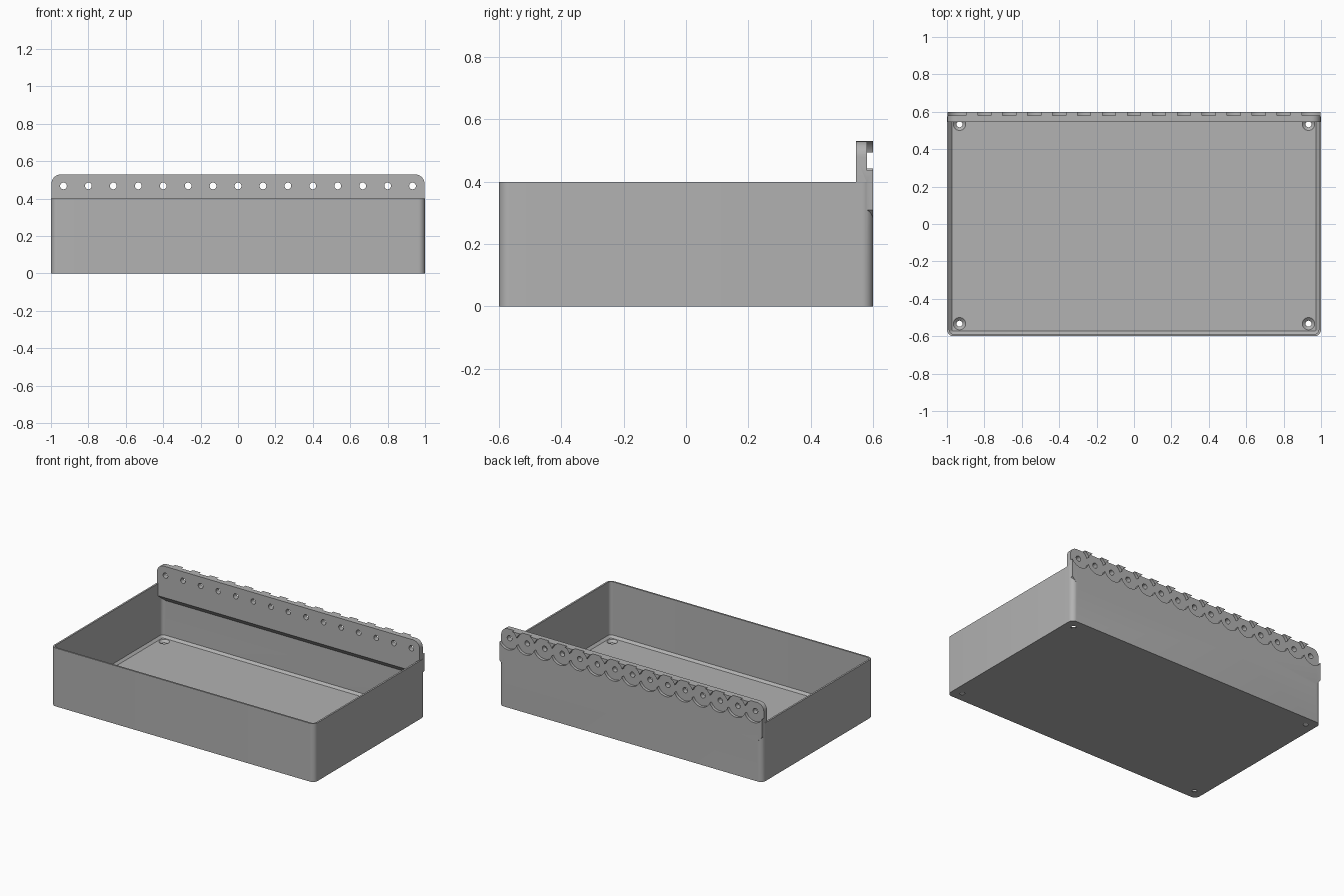
import bpy, bmesh
from math import sin, cos, pi
from mathutils import Vector

if "Cube" in bpy.data.objects:
    bpy.data.objects.remove(bpy.data.objects["Cube"])

GREY = (0.445, 0.445, 0.445, 1)
grey = bpy.data.materials.new("light grey plastic")
grey.use_nodes = True
grey.diffuse_color = GREY
grey.node_tree.nodes["Principled BSDF"].inputs["Base Color"].default_value = GREY

HALF_X, HALF_Y, RIM = 1.0, 0.6, 0.4
WALL, FLOOR, CORNER = 0.012, 0.02, 0.035
PLATE_FRONT, PLATE_TOP = 0.546, 0.53
PITCH = 2 / 15


def finish(bm, name):
    bmesh.ops.recalc_face_normals(bm, faces=bm.faces)
    mesh = bpy.data.meshes.new(name)
    bm.to_mesh(mesh)
    bm.free()
    mesh.materials.append(grey)
    obj = bpy.data.objects.new(name, mesh)
    bpy.context.collection.objects.link(obj)
    return obj


def arc(cx, cy, r, start, steps=8):
    return [(cx + r * cos(start + pi / 2 * i / steps),
             cy + r * sin(start + pi / 2 * i / steps)) for i in range(steps + 1)]


def skin(bm, rings):
    """Join rings of equal length into a closed solid."""
    loops = [[bm.verts.new(p) for p in ring] for ring in rings]
    n = len(loops[0])
    for a, b in zip(loops, loops[1:]):
        for i in range(n):
            j = (i + 1) % n
            bm.faces.new((a[i], a[j], b[j], b[i]))
    bm.faces.new(loops[0])
    bm.faces.new(loops[-1])


def rounded_ring(inset, z):
    x, y, r = HALF_X - inset, HALF_Y - inset, CORNER - inset
    pts = []
    for k, (sx, sy) in enumerate([(1, 1), (-1, 1), (-1, -1), (1, -1)]):
        pts += arc(sx * (x - r), sy * (y - r), r, k * pi / 2)
    return [(px, py, z) for px, py in pts]


def turned_cutter(name, centres, profile, axis, segments=32):
    """Revolve (radius, position) pairs around an axis at each centre."""
    bm = bmesh.new()
    for u, v in centres:
        rings = []
        for r, d in profile:
            ring = []
            for i in range(segments):
                a = 2 * pi * i / segments
                p, q = u + r * cos(a), v + r * sin(a)
                ring.append((p, d, q) if axis == "Y" else (p, q, d))
            rings.append(ring)
        skin(bm, rings)
    obj = finish(bm, name)
    obj.hide_render = True
    return obj


# Tray: thin rounded walls with a bevelled floor edge
bm = bmesh.new()
skin(bm, [rounded_ring(0, 0), rounded_ring(0, RIM), rounded_ring(WALL, RIM),
          rounded_ring(WALL, FLOOR + 0.015), rounded_ring(WALL + 0.015, FLOOR)])
tray = finish(bm, "storage_tray")

# Mounting plate: rounded top corners, chamfered lower corners
px, r = 0.997, 0.05
outline = arc(px - r, PLATE_TOP - r, r, 0) + arc(r - px, PLATE_TOP - r, r, pi / 2)
outline += [(-px, 0.31), (-0.95, 0.263), (-0.95, 0.24), (0.95, 0.24), (0.95, 0.263), (px, 0.31)]
bm = bmesh.new()
skin(bm, [[(x, y, z) for x, z in outline] for y in (PLATE_FRONT, HALF_Y)])
# Sloping underside that runs back into the wall
cut = bmesh.ops.bisect_plane(bm, geom=bm.verts[:] + bm.edges[:] + bm.faces[:],
                             plane_co=Vector((0, PLATE_FRONT, 0.315)),
                             plane_no=Vector((0, -1, -1)), clear_outer=True)
bmesh.ops.holes_fill(bm, edges=[e for e in bm.edges if e.is_boundary], sides=0)
plate = finish(bm, "mounting_plate")

# Overlapping round recesses with screw holes, alternating between two cutters
recess = [(0.018, 0.5), (0.018, 0.58), (0.0715, 0.58), (0.0715, 0.65)]
cutters = []
for start in (0, 1):
    spots = [((i - 7) * PITCH, 0.468) for i in range(start, 15, 2)]
    cutters.append(turned_cutter("recess_cutter", spots, recess, "Y", 40))

# Countersunk screw holes in the floor corners
corners = [(sx * 0.933, sy * 0.533) for sx in (-1, 1) for sy in (-1, 1)]
sink = [(0.016, -0.05), (0.016, 0.005), (0.033, FLOOR), (0.033, FLOOR + 0.01)]
cutters.append(turned_cutter("floor_hole_cutter", corners, sink, "Z"))

# Join the plate, cut the holes, then keep only the finished tray
for operand, operation in [(plate, "UNION")] + [(c, "DIFFERENCE") for c in cutters]:
    mod = tray.modifiers.new(operand.name, "BOOLEAN")
    mod.object, mod.operation, mod.solver = operand, operation, "EXACT"
bpy.context.view_layer.update()
result = bpy.data.meshes.new_from_object(
    tray.evaluated_get(bpy.context.evaluated_depsgraph_get()))
tray.modifiers.clear()
tray.data = result
result.name = "storage_tray"
result.materials.clear()
result.materials.append(grey)
for helper in [plate] + cutters:
    bpy.data.objects.remove(helper)

bpy.ops.object.select_all(action="DESELECT")
tray.select_set(True)
bpy.context.view_layer.objects.active = tray
bpy.ops.object.shade_smooth_by_angle()
